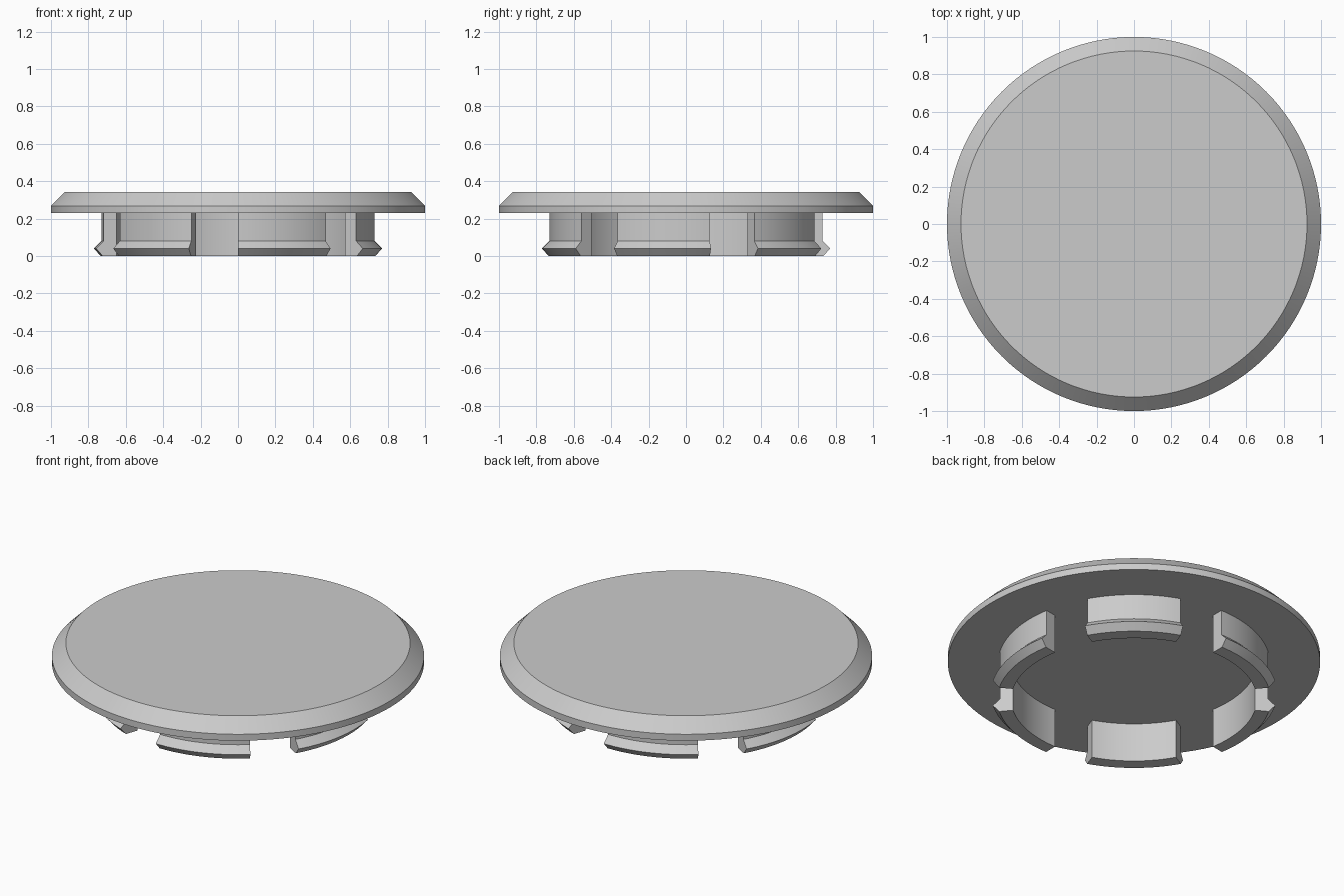
import bpy
import bmesh
from math import radians
from mathutils import Matrix, Vector

cube = bpy.data.objects.get("Cube")
if cube:
    bpy.data.objects.remove(cube, do_unlink=True)

grey = bpy.data.materials.new("plain grey")
grey.use_nodes = True
colour = (0.6, 0.6, 0.6, 1)
grey.diffuse_color = colour
grey.node_tree.nodes["Principled BSDF"].inputs["Base Color"].default_value = colour


def finish(name, bm):
    """Turn a bmesh into a smooth-shaded object with sharp corners."""
    bmesh.ops.recalc_face_normals(bm, faces=bm.faces)
    mesh = bpy.data.meshes.new(name)
    bm.to_mesh(mesh)
    bm.free()
    mesh.materials.append(grey)
    obj = bpy.data.objects.new(name, mesh)
    bpy.context.collection.objects.link(obj)
    bpy.ops.object.select_all(action="DESELECT")
    obj.select_set(True)
    bpy.context.view_layer.objects.active = obj
    bpy.ops.object.shade_smooth_by_angle(angle=radians(30))
    return obj


def sweep(name, profile, start, angle, steps):
    """Sweep a closed (radius, height) profile about the z axis."""
    bm = bmesh.new()
    turn = Matrix.Rotation(radians(start), 3, "Z")
    verts = [bm.verts.new(turn @ Vector((r, 0, z))) for r, z in profile]
    face = bm.faces.new(verts)
    cap = face.copy()
    bmesh.ops.spin(bm, geom=[face], cent=(0, 0, 0), axis=(0, 0, 1),
                   angle=radians(angle), steps=steps)
    bmesh.ops.remove_doubles(bm, verts=bm.verts, dist=1e-5)
    return finish(name, bm)


# Round lid: straight rim below, bevelled edge above, flat top and underside
LID_BOTTOM, RIM_TOP, LID_TOP = 0.23, 0.268, 0.343
bm = bmesh.new()
rings = []
for radius, z in ((1, LID_BOTTOM), (1, RIM_TOP), (0.925, LID_TOP)):
    ring = bmesh.ops.create_circle(bm, segments=128, radius=radius,
                                   matrix=Matrix.Translation((0, 0, z)))["verts"]
    rings.append(ring)
for low, high in zip(rings, rings[1:]):
    for i in range(len(low)):
        j = (i + 1) % len(low)
        bm.faces.new((low[i], low[j], high[j], high[i]))
bm.faces.new(rings[0])
bm.faces.new(rings[-1])
finish("lid", bm)

# Six curved snap tabs with a pointed outer lip at the foot
tab_profile = [(0.66, 0), (0.735, 0), (0.77, 0.04), (0.73, 0.08),
               (0.73, LID_BOTTOM), (0.66, LID_BOTTOM)]
for i in range(6):
    sweep(f"snap_tab_{i + 1}", tab_profile, 60 * i - 30, 40, 16)
